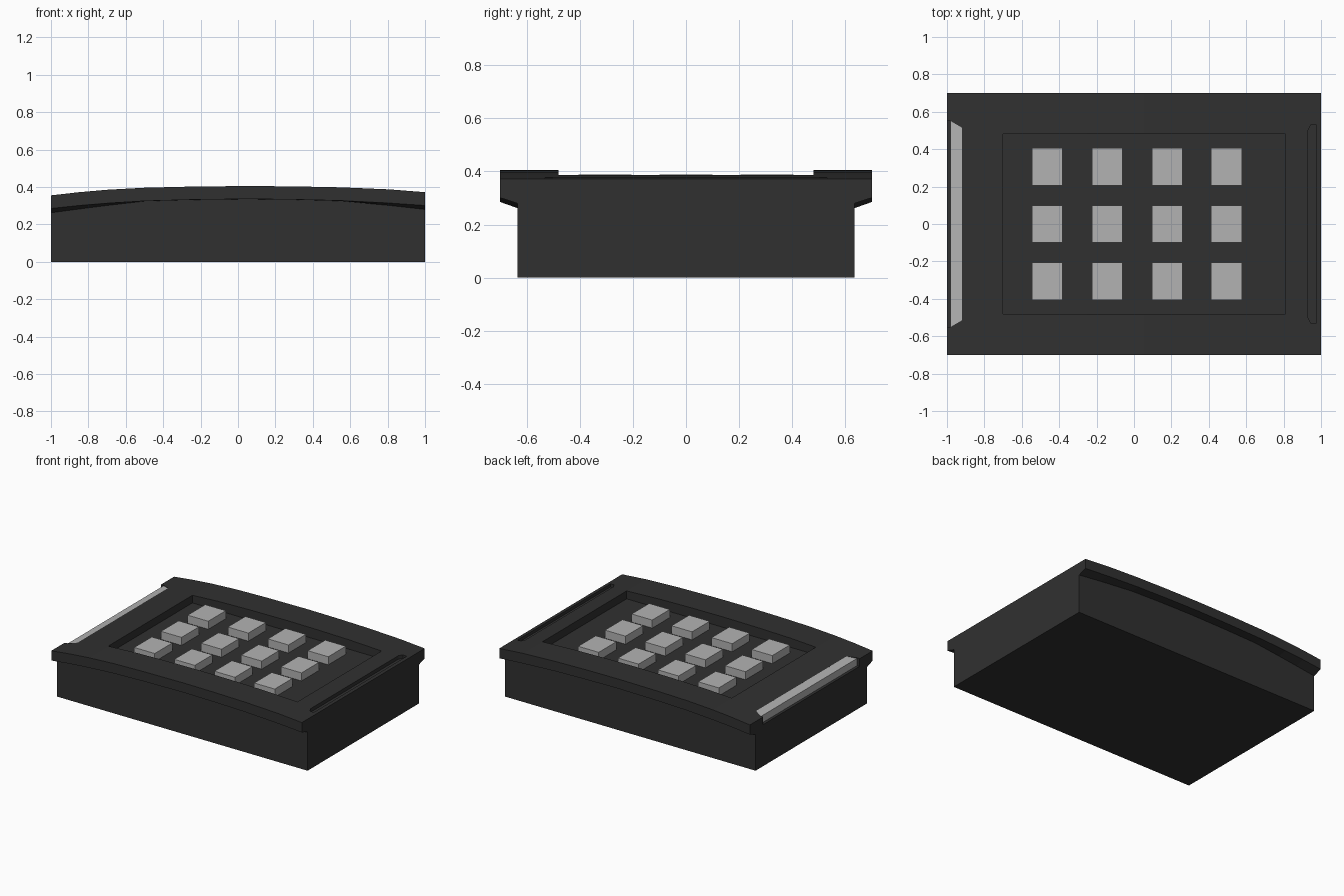
import bpy, bmesh

if "Cube" in bpy.data.objects:
    bpy.data.objects.remove(bpy.data.objects["Cube"])


def material(name, v):
    m = bpy.data.materials.new(name)
    m.diffuse_color = (v, v, v, 1)
    m.use_nodes = True
    m.node_tree.nodes["Principled BSDF"].inputs["Base Color"].default_value = m.diffuse_color
    return m


dark = material("dark_plastic", 0.03)
light = material("light_grey", 0.45)


def make_object(name, bm, mat=None):
    bmesh.ops.recalc_face_normals(bm, faces=bm.faces)
    me = bpy.data.meshes.new(name)
    bm.to_mesh(me)
    bm.free()
    ob = bpy.data.objects.new(name, me)
    bpy.context.collection.objects.link(ob)
    if mat:
        me.materials.append(mat)
    return ob


def loft(rings):
    bm = bmesh.new()
    vs = [[bm.verts.new(p) for p in r] for r in rings]
    n = len(rings[0])
    for a, b in zip(vs, vs[1:]):
        for i in range(n):
            j = (i + 1) % n
            bm.faces.new((a[i], a[j], b[j], b[i]))
    bm.faces.new(vs[0])
    bm.faces.new(vs[-1])
    return bm


def prism(name, outline, z0, z1, mat=None):
    return make_object(name, loft([[(x, y, z) for x, y in outline] for z in (z0, z1)]), mat)


def rect(x0, x1, y0, y1):
    return [(x0, y0), (x1, y0), (x1, y1), (x0, y1)]


# housing: x, inner lip height, outer lip height, crowned top height
stations = [(-1, .262, .285, .355), (-.85, .282, .301, .372), (-.7, .301, .313, .385),
            (-.5, .324, .325, .396), (-.25, .331, .332, .402), (.05, .335, .336, .405),
            (.3, .332, .333, .403), (.55, .325, .327, .398), (.81, .301, .314, .387),
            (1, .280, .301, .372)]
rings = []
for x, zi, zo, zt in stations:
    half = [(.635, 0), (.635, zi), (.70, zo), (.70, zt)]
    rings.append([(x, y, z) for y, z in half] + [(x, -y, z) for y, z in reversed(half)])
housing = make_object("housing", loft(rings), dark)

# cutters: keypad recess, open notch at the left end, thin groove at the right end
cutters = [
    prism("recess_cutter", rect(-.70, .81, -.48, .48), .33, .6),
    prism("notch_cutter", [(-1.05, -.55), (-.98, -.55), (-.92, -.515),
                           (-.92, .515), (-.98, .55), (-1.05, .55)], .30, .6),
    prism("groove_cutter", [(.93, -.50), (.945, -.53), (.975, -.53),
                            (.975, .53), (.945, .53), (.93, .50)], .352, .6),
]
for c in cutters:
    mod = housing.modifiers.new(c.name, 'BOOLEAN')
    mod.operation = 'DIFFERENCE'
    mod.solver = 'EXACT'
    mod.object = c
    c.hide_render = True
    c.hide_viewport = True

# light strip in the left notch, sloping down outwards
strip = [(-.98, .30), (-.98, .352), (-.92, .364), (-.92, .30)]
bm = bmesh.new()
ends = []
for s in (-1, 1):
    ends.append([bm.verts.new((x, s * (.55 if x < -.95 else .515), z)) for x, z in strip])
for i in range(4):
    j = (i + 1) % 4
    bm.faces.new((ends[0][i], ends[0][j], ends[1][j], ends[1][i]))
for e in ends:
    bm.faces.new(e)
make_object("light_strip", bm, light)

# twelve keys
for i, x in enumerate((-.463, -.143, .177, .495)):
    for j, y in enumerate((-.305, 0, .305)):
        prism(f"key_{i * 3 + j + 1}", rect(x - .082, x + .082, y - .1, y + .1), .325, .388, light)
